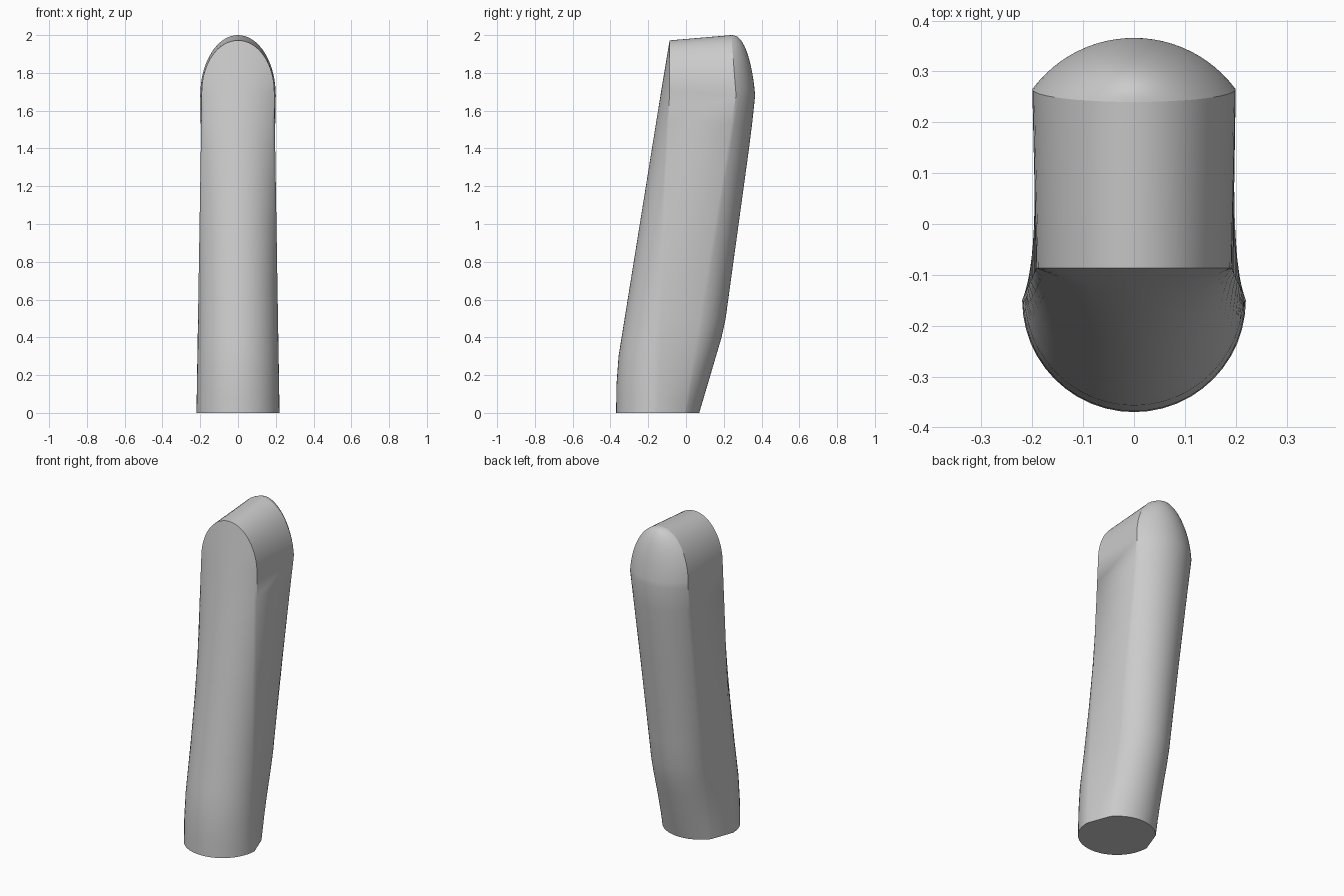
import bpy, bmesh
from math import sin, cos, pi, atan2

cube = bpy.data.objects.get("Cube")
if cube:
    bpy.data.objects.remove(cube)

ARC = 24          # segments across each rounded face
CAP = 16          # rings in the arched top


def lerp(a, b, t):
    return a + (b - a) * t


def along(path, z):
    """Linear lookup of y in a list of (z, y) points."""
    for (z0, y0), (z1, y1) in zip(path, path[1:]):
        if z <= z1:
            return lerp(y0, y1, (z - z0) / (z1 - z0))
    return path[-1][1]


def arc(half, edge, mid, z):
    """Circular arc from -half to +half, bulging from y=edge to y=mid."""
    sag = max(abs(mid - edge), 1e-6)
    sign = 1 if mid > edge else -1
    half = max(half, 1e-6)
    radius = (half * half + sag * sag) / (2 * sag)
    sweep = atan2(half, radius - sag)
    pts = []
    for i in range(ARC + 1):
        a = lerp(-sweep, sweep, i / ARC)
        pts.append((radius * sin(a), mid - sign * radius * (1 - cos(a)), z))
    return pts


def section(front, back):
    return arc(*front) + arc(*back)[::-1]


# Centre lines of the front and back in side profile
front_line = [(0, -0.37), (0.15, -0.368), (0.3, -0.357), (1.7, -0.132)]
back_line = [(0, 0.07), (0.4, 0.187), (0.5, 0.209), (1.5, 0.345), (1.7, 0.366)]

# Leaning shaft: round foot blending to a flat-sided section
rings = []
for z in (0, 0.08, 0.15, 0.22, 0.3, 0.4, 0.45, 0.5, 0.65, 0.8, 1.0, 1.2, 1.4, 1.55, 1.7):
    t = z / 1.7
    front = (lerp(0.22, 0.192, t), lerp(-0.15, -0.087, t), along(front_line, z), z)
    back = (lerp(0.168, 0.2, t), lerp(-0.009, 0.265, t), along(back_line, z), lerp(0, 1.68, t))
    rings.append(section(front, back))
cap_start = len(rings) - 1

# Arched top with a domed back
for i in range(1, CAP + 1):
    a = pi / 2 * i / CAP
    s, c = sin(a), max(cos(a), 0)
    front = (0.192 * c, -0.087, lerp(-0.132, -0.087, s), 1.7 + 0.272 * s)
    edge = lerp(0.265, 0.24, s)
    back = (0.2 * c, edge, edge + 0.101 * c ** 0.8, 1.68 + 0.32 * s)
    rings.append(section(front, back))

bm = bmesh.new()
verts = [[bm.verts.new(p) for p in ring] for ring in rings]
count = len(rings[0])
for low, high in zip(verts, verts[1:]):
    for j in range(count):
        k = (j + 1) % count
        bm.faces.new((low[j], low[k], high[k], high[j]))
foot = bm.faces.new(verts[0][::-1])

for face in bm.faces:
    face.smooth = True
# Crisp rims around the foot and both arches
for edge in foot.edges:
    edge.smooth = False
for corner in (0, ARC, ARC + 1, count - 1):
    for r in range(cap_start - 1, len(verts) - 1):
        bm.edges.get((verts[r][corner], verts[r + 1][corner])).smooth = False
bmesh.ops.remove_doubles(bm, verts=bm.verts, dist=0.0002)
bmesh.ops.recalc_face_normals(bm, faces=bm.faces)

mesh = bpy.data.meshes.new("leaning_post")
bm.to_mesh(mesh)
bm.free()
post = bpy.data.objects.new("leaning_post", mesh)
bpy.context.collection.objects.link(post)

grey = bpy.data.materials.new("light_grey")
grey.use_nodes = True
colour = (0.6, 0.6, 0.6, 1)
grey.diffuse_color = colour
grey.node_tree.nodes["Principled BSDF"].inputs["Base Color"].default_value = colour
mesh.materials.append(grey)
